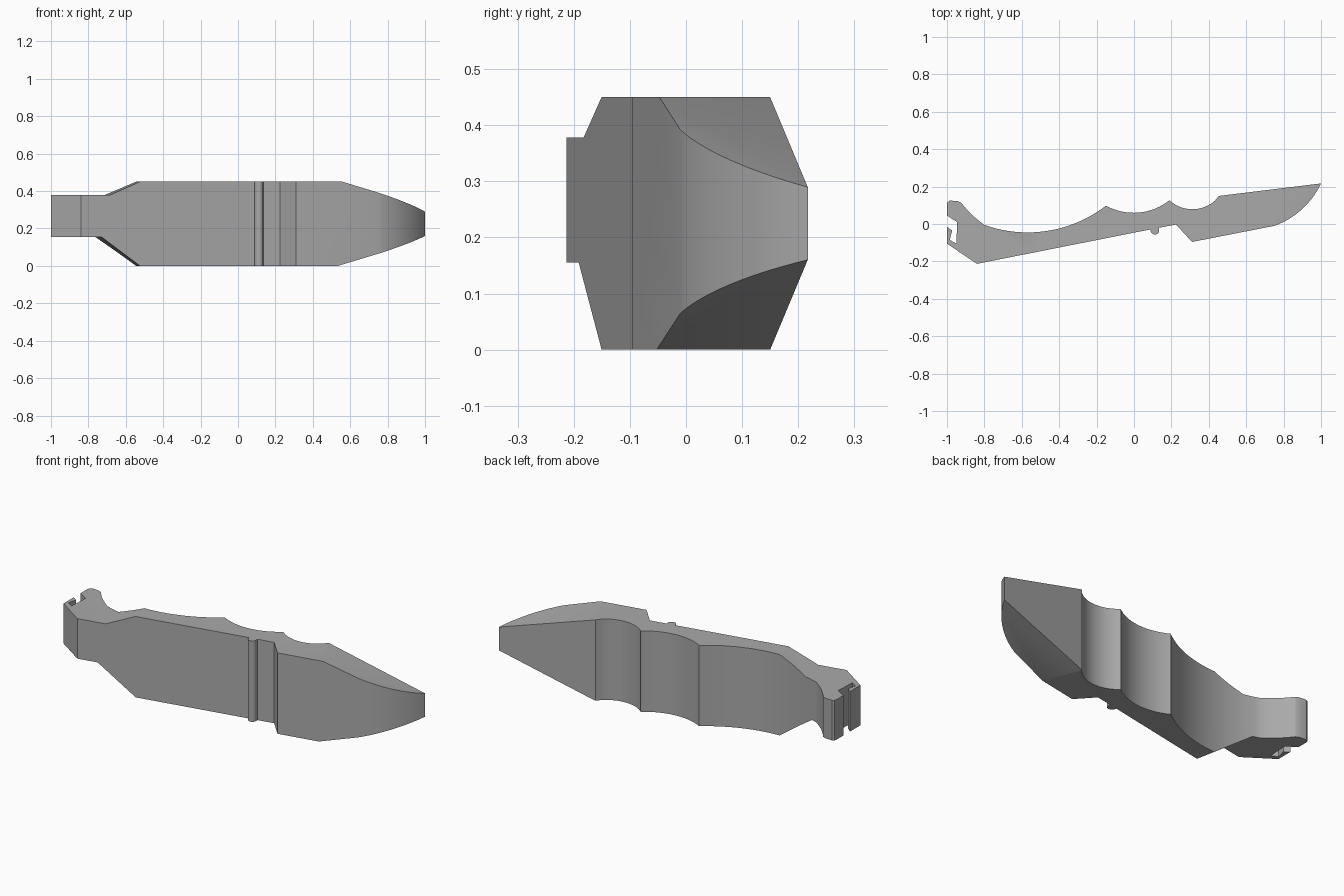
import bpy, bmesh, math
from mathutils import Vector

cube = bpy.data.objects.get("Cube")
if cube:
    bpy.data.objects.remove(cube, do_unlink=True)

HEIGHT = 0.45


def arc(a, b, c, n=16):
    """Points on the circle from a through b to c, ends included."""
    a, b, c = Vector(a), Vector(b), Vector(c)
    u, v = b - a, c - a
    d = 2 * (u.x * v.y - u.y * v.x)
    centre = a + Vector((v.y * u.dot(u) - u.y * v.dot(v),
                         u.x * v.dot(v) - v.x * u.dot(u))) / d
    start = math.atan2(*(a - centre).yx)
    sweep = math.atan2(*(c - centre).yx) - start
    if d > 0:
        sweep %= math.tau
    else:
        sweep = -((-sweep) % math.tau)
    r = (a - centre).length
    return [centre + r * Vector((math.cos(start + sweep * i / n),
                                 math.sin(start + sweep * i / n)))
            for i in range(n + 1)]


def prism(bottom, offset):
    """Closed solid swept from a flat outline along an offset."""
    bm = bmesh.new()
    face = bm.faces.new([bm.verts.new(p) for p in bottom])
    res = bmesh.ops.extrude_face_region(bm, geom=[face], use_keep_orig=True)
    verts = [g for g in res["geom"] if isinstance(g, bmesh.types.BMVert)]
    bmesh.ops.translate(bm, verts=verts, vec=offset)
    bmesh.ops.recalc_face_normals(bm, faces=bm.faces[:])
    return bm


def slice_off(bm, p, q, r, up):
    """Cut away everything beyond the plane through three points and cap it."""
    p, q, r = Vector(p), Vector(q), Vector(r)
    normal = (q - p).cross(r - p).normalized()
    if normal.z * up < 0:
        normal.negate()
    res = bmesh.ops.bisect_plane(bm, geom=bm.verts[:] + bm.edges[:] + bm.faces[:],
                                 dist=1e-5, plane_co=p, plane_no=normal, clear_outer=True)
    edges = [g for g in res["geom_cut"] if isinstance(g, bmesh.types.BMEdge)]
    bmesh.ops.edgeloop_fill(bm, edges=[e for e in edges if e.is_boundary])
    bmesh.ops.recalc_face_normals(bm, faces=bm.faces[:])


def add_object(name, bm):
    mesh = bpy.data.meshes.new(name)
    bm.to_mesh(mesh)
    bm.free()
    obj = bpy.data.objects.new(name, mesh)
    bpy.context.collection.objects.link(obj)
    return obj


# Plan outline: straight front, locating nub, pointed nose
outline = [(-1, -.105), (-.84, -.213), (.088, -.029)]
outline += arc((.09, -.042), (.112, -.056), (.134, -.042), 8)
outline += [(.135, -.02), (.225, -.003), (.31, -.096)]
outline += arc((.75, -.01), (.905, .085), (1, .217), 14)
# Finger scallops along the back
outline += [(.453, .15)]
outline += arc((.435, .127), (.315, .079), (.19, .127))
outline += arc((.19, .127), (0, .06), (-.15, .098))[1:]
outline += arc((-.15, .098), (-.57, -.045), (-.8, -.005), 28)[1:]
# Hooked tail with a clip slot
outline += arc((-.83, .018), (-.885, .068), (-.925, .115), 6)
outline += [(-.945, .123), (-.985, .125), (-.996, .118), (-1, .105),
            (-1, .045), (-.945, .01), (-.95, -.105), (-.985, -.085),
            (-.972, -.035), (-1, -.015)]

bm = prism([(x, y, 0) for x, y in outline], (0, 0, HEIGHT))

# Sloping facets on the nose
slice_off(bm, (.452, .152, HEIGHT), (.56, -.05, HEIGHT), (1, .215, .29), 1)
slice_off(bm, (.452, .152, 0), (.535, -.055, 0), (1, .215, .16), -1)
body = add_object("grip_body", bm)

# Narrow tail cut square to the sloping front
side = [(-1.3, .155), (-.735, .155), (-.52, -.001), (1.4, -.001),
        (1.4, .451), (-.52, .451), (-.69, .378), (-1.3, .378)]
cutter = add_object("tail_cutter", prism([(x + .065, -.5, z) for x, z in side],
                                         (-.194, 1, 0)))
cutter.hide_render = True

bpy.context.view_layer.objects.active = body
body.select_set(True)
mod = body.modifiers.new("narrow_tail", "BOOLEAN")
mod.operation = "INTERSECT"
mod.solver = "EXACT"
mod.object = cutter
bpy.ops.object.modifier_apply(modifier=mod.name)
bpy.data.objects.remove(cutter, do_unlink=True)

# Plain grey finish
grey = bpy.data.materials.new("plain_grey")
grey.use_nodes = True
colour = (.4, .4, .4, 1)
grey.diffuse_color = colour
grey.node_tree.nodes["Principled BSDF"].inputs["Base Color"].default_value = colour
body.data.materials.clear()
body.data.materials.append(grey)

bpy.ops.object.select_all(action="DESELECT")
body.select_set(True)
bpy.ops.object.shade_smooth_by_angle(angle=math.radians(25))
